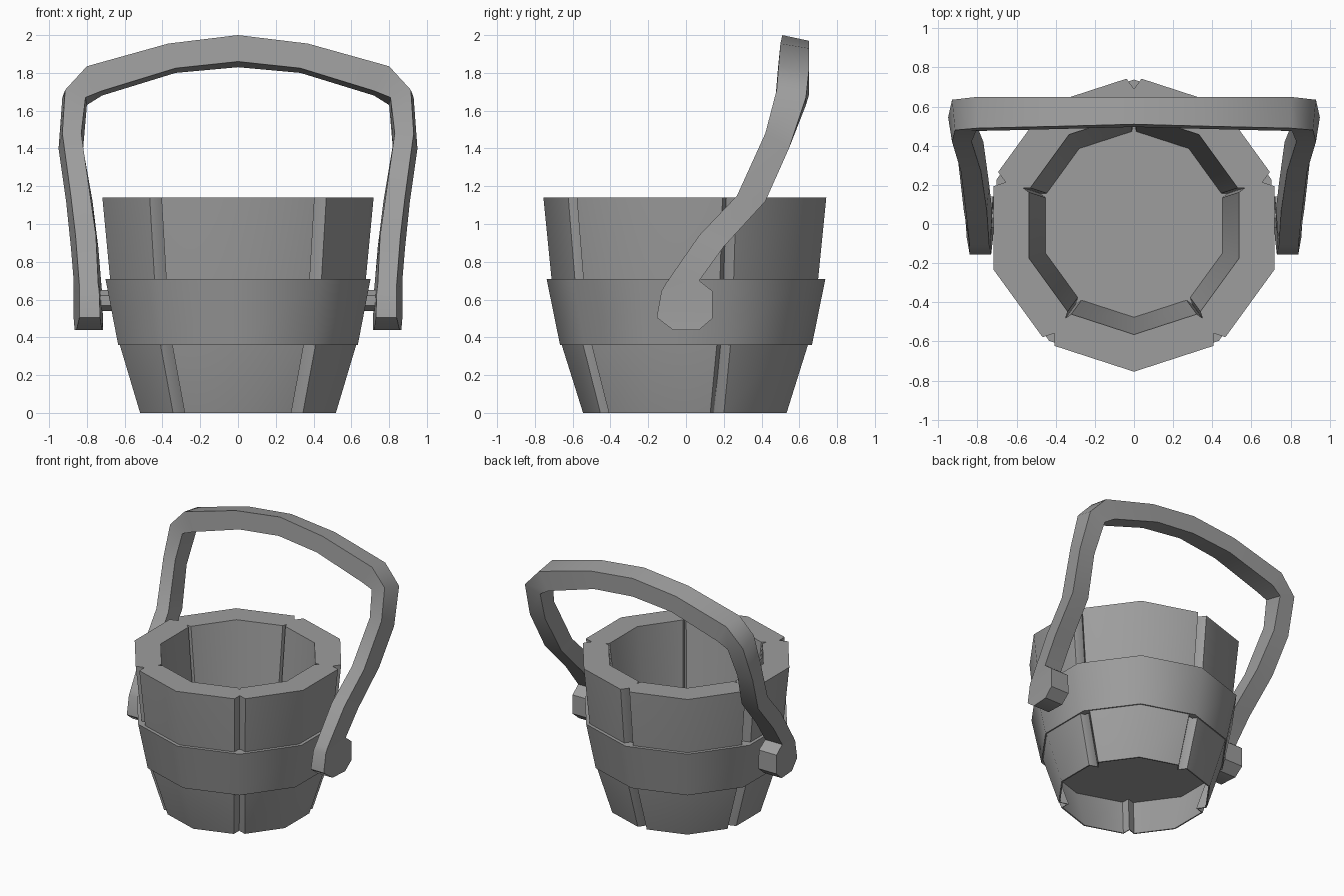
import bpy, bmesh
from math import sin, cos, radians, pi
from mathutils import Vector

if "Cube" in bpy.data.objects:
    bpy.data.objects.remove(bpy.data.objects["Cube"])

# Dark grey wood shared by every part
GREY = bpy.data.materials.new("dark_grey")
GREY.diffuse_color = (.34, .34, .34, 1)
GREY.use_nodes = True
GREY.node_tree.nodes["Principled BSDF"].inputs["Base Color"].default_value = GREY.diffuse_color


def build(name, rings, closed_rings=False, smooth=40):
    """Skin a list of equal-sized closed point loops into one mesh."""
    bm = bmesh.new()
    loops = [[bm.verts.new(p) for p in ring] for ring in rings]
    n = len(loops[0])
    pairs = list(zip(loops, loops[1:]))
    if closed_rings:
        pairs.append((loops[-1], loops[0]))
    for a, b in pairs:
        for i in range(n):
            j = (i + 1) % n
            bm.faces.new((a[i], a[j], b[j], b[i]))
    if not closed_rings:
        bm.faces.new(loops[0])
        bm.faces.new(loops[-1])
    bmesh.ops.recalc_face_normals(bm, faces=bm.faces)
    me = bpy.data.meshes.new(name)
    bm.to_mesh(me)
    bm.free()
    me.materials.append(GREY)
    ob = bpy.data.objects.new(name, me)
    bpy.context.collection.objects.link(ob)
    if smooth:
        bpy.ops.object.select_all(action='DESELECT')
        ob.select_set(True)
        bpy.context.view_layer.objects.active = ob
        bpy.ops.object.shade_smooth_by_angle(angle=radians(smooth))
    return ob


def polar(r, deg, z):
    return Vector((r * cos(radians(deg)), r * sin(radians(deg)), z))


def decagon(r, z):
    return [polar(r, 18 + 36 * i, z) for i in range(10)]


# Staves: five two-faced wedges with chamfered corners forming grooves
# wall section: radius, height, radius shift at the seam, chamfer width
WALL = [(.545, 0, -.065, .04), (.658, .36, -.065, .04), (.712, .71, -.065, .04),
        (.755, 1.14, -.065, .04), (.565, 1.14, .03, .012), (.475, .3, .03, .012),
        (.625, .3, -.06, .04), (.535, 0, -.065, .04)]


def stave_end(mid, side, groove):
    pts = []
    for r, z, shift, width in WALL:
        seam, centre = polar(r, mid + side * 36, z), polar(r, mid, z)
        pts.append(polar(r + shift, mid + side * 36, z) if groove
                   else seam + (centre - seam).normalized() * width)
    return pts


for i in range(5):
    mid = -90 + 72 * i
    build(f"stave_{i + 1}", [
        stave_end(mid, -1, True), stave_end(mid, -1, False),
        [polar(r, mid, z) for r, z, _, _ in WALL],
        stave_end(mid, 1, False), stave_end(mid, 1, True)])

# Floor of the bucket
build("floor", [decagon(.56, .295), decagon(.56, .315)], smooth=0)

# Hoop around the staves
build("hoop", [decagon(.667, .36), decagon(.738, .71), decagon(.66, .71), decagon(.62, .36)],
      closed_rings=True)

# Handle: x outer, x inner, front (y, z), back (y, z), drop of inner side, front narrowing
HALF = [
    (.865, .715, -.07, .44, .07, .44, 0, .01),
    (.87, .715, -.155, .505, .14, .50, 0, .03),
    (.87, .72, -.13, .645, .14, .645, 0, .03),
    (.87, .725, -.11, .68, .07, .70, 0, .03),
    (.885, .74, .07, .94, .20, .88, 0, .025),
    (.91, .77, .27, 1.15, .42, 1.12, 0, .025),
    (.95, .82, .42, 1.48, .545, 1.40, 0, .02),
    (.93, .80, .48, 1.71, .635, 1.67, .04, .015),
    (.80, .72, .49, 1.835, .65, 1.81, .13, 0),
    (.37, .33, .50, 1.955, .65, 1.93, .13, 0),
    (0, 0, .51, 2.0, .65, 1.97, .14, 0),
]


def handle_ring(row, s):
    xo, xi, yf, zf, yb, zb, d, t = row
    return [(s * (xo - t), yf, zf), (s * xo, yb, zb),
            (s * xi, yb, zb - d), (s * (xi + t / 2), yf - d * .1, zf - d)]


build("handle", [handle_ring(r, 1) for r in HALF] + [handle_ring(r, -1) for r in HALF[-2::-1]])

# Hexagonal pivot pegs
for side, s in (("right", 1), ("left", -1)):
    build(f"peg_{side}", [[(s * x, .03 + .055 * cos(a * pi / 3 + pi / 6), .595 + .055 * sin(a * pi / 3 + pi / 6))
                           for a in range(6)] for x in (.62, .75)], smooth=0)
